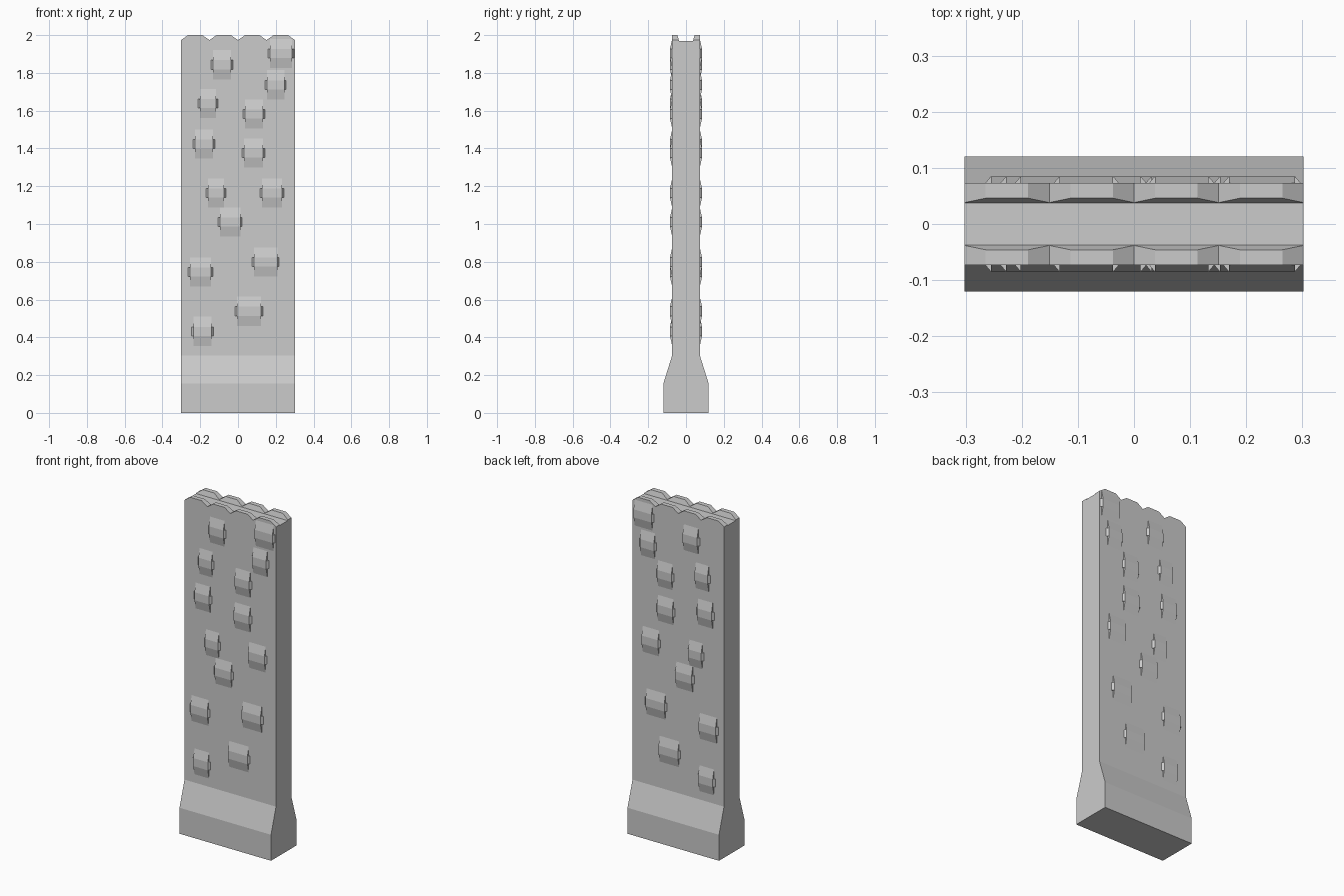
import bpy, bmesh

if "Cube" in bpy.data.objects:
    bpy.data.objects.remove(bpy.data.objects["Cube"])

HALF = 0.302    # half length of the wall
FACE = 0.073    # half thickness of the upright slab
TOP = 1.97      # height of the slab core


def loft(bm, sections):
    """Join equal-sized rings of points into a capped solid."""
    rings = [[bm.verts.new(p) for p in s] for s in sections]
    n = len(rings[0])
    for a, b in zip(rings, rings[1:]):
        for i in range(n):
            j = (i + 1) % n
            bm.faces.new((a[i], a[j], b[j], b[i]))
    bm.faces.new(rings[0][::-1])
    bm.faces.new(rings[-1])


def finish(bm, name, mirror=False):
    bmesh.ops.recalc_face_normals(bm, faces=bm.faces)
    mesh = bpy.data.meshes.new(name)
    bm.to_mesh(mesh)
    bm.free()
    ob = bpy.data.objects.new(name, mesh)
    bpy.context.collection.objects.link(ob)
    if mirror:
        mod = ob.modifiers.new("both_faces", 'MIRROR')
        mod.use_axis = (False, True, False)
        mod.use_mirror_merge = False
    return ob


# Slab with flared footing
half = [(0.12, 0), (0.12, 0.155), (FACE, 0.305), (FACE, TOP)]
profile = half + [(-y, z) for y, z in reversed(half)]
bm = bmesh.new()
loft(bm, [[(x, y, z) for y, z in profile] for x in (-HALF, HALF)])
finish(bm, "wall_slab")

# Notched crest along both top edges
pitch = HALF / 2
bm = bmesh.new()
edge = []
for i in range(4):
    x0 = -HALF + i * pitch
    edge += [(x0, 1.974), (x0 + pitch / 4, 2.0), (x0 + pitch * 3 / 4, 2.0)]
edge.append((HALF, 1.974))
loft(bm, [[(x, -FACE, TOP), (x, -FACE, z),
           (x, -0.037 - 0.3 * (z - TOP), z), (x, -0.037, TOP)] for x, z in edge])
finish(bm, "notched_crest", mirror=True)

# Raised stones on both faces: centre x, half width, centre z
stones = [(-0.085, 0.058, 1.843), (0.228, 0.069, 1.903), (0.199, 0.056, 1.737),
          (-0.159, 0.053, 1.637), (0.085, 0.058, 1.583), (-0.18, 0.058, 1.424),
          (0.082, 0.061, 1.376), (-0.117, 0.053, 1.164), (0.18, 0.064, 1.164),
          (-0.042, 0.064, 1.01), (0.146, 0.072, 0.798), (-0.199, 0.066, 0.745),
          (0.058, 0.074, 0.538), (-0.188, 0.058, 0.432)]
OUT, IN, TALL, MID = 0.085, 0.068, 0.077, 0.024
bm = bmesh.new()
for cx, w, cz in stones:
    # body sloping away above and below
    slope = [(-IN, -TALL), (-FACE, -TALL), (-OUT, -MID),
             (-OUT, MID), (-FACE, TALL), (-IN, TALL)]
    loft(bm, [[(cx + s * (w - 0.01), y, cz + z) for y, z in slope] for s in (-1, 1)])
    # bevelled cheeks on each side
    for s in (-1, 1):
        cheek = [(w - 0.01, -IN), (w - 0.01, -OUT), (w, -FACE), (w, -IN)]
        loft(bm, [[(cx + s * x, y, cz + z) for x, y in cheek] for z in (-MID, MID)])
finish(bm, "raised_stones", mirror=True)
